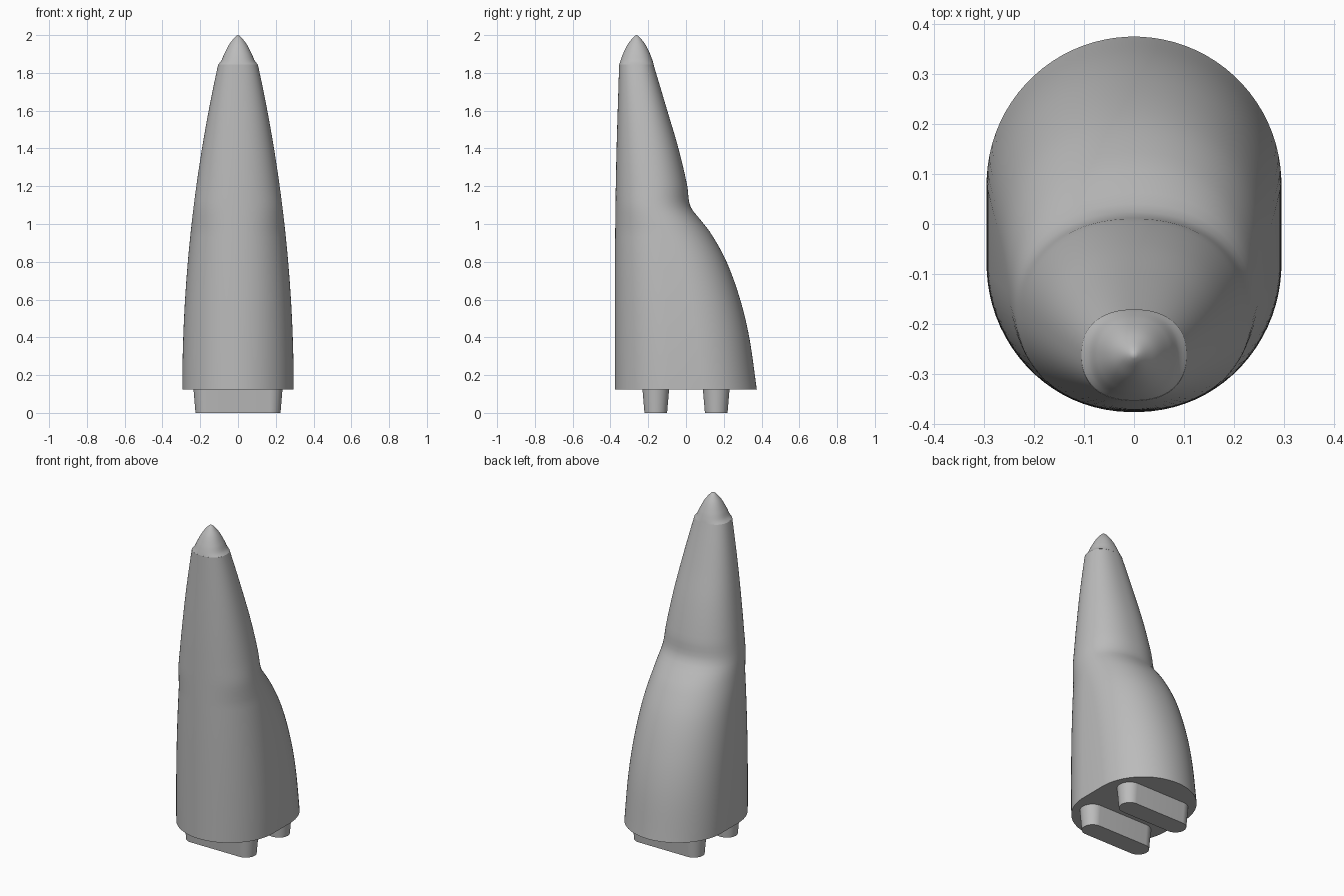
import bpy, bmesh, math

cube = bpy.data.objects.get("Cube")
if cube:
    bpy.data.objects.remove(cube, do_unlink=True)

grey = bpy.data.materials.new("plain grey")
grey.use_nodes = True
grey.diffuse_color = (0.5, 0.5, 0.5, 1)
grey.node_tree.nodes["Principled BSDF"].inputs["Base Color"].default_value = (0.5, 0.5, 0.5, 1)

SEGMENTS = 80


def curve_at(points, z):
    """Smooth interpolation of (z, value) pairs."""
    last = len(points) - 1
    i = max(k for k in range(last) if points[k][0] <= z or k == 0)

    def slope(k):
        a, b = points[max(k - 1, 0)], points[min(k + 1, last)]
        return (b[1] - a[1]) / (b[0] - a[0])

    (z0, v0), (z1, v1) = points[i], points[i + 1]
    h = z1 - z0
    t = (z - z0) / h
    return ((1 + 2 * t) * (1 - t) ** 2 * v0 + t * (1 - t) ** 2 * h * slope(i)
            + t * t * (3 - 2 * t) * v1 + t * t * (t - 1) * h * slope(i + 1))


def section(half_x, half_y, centre_y, z, power=2.0):
    """Rounded cross-section; becomes a stadium when longer than wide."""
    round_x, round_y = min(half_x, half_y), half_y
    flat_x = flat_y = 0.0
    if half_y > half_x:
        flat_y, round_y = half_y - half_x, half_x
    elif power == 2.0:
        flat_x = half_x - half_y
    else:
        round_x = half_x
    ring = []
    for k in range(SEGMENTS):
        a = 2 * math.pi * (k + 0.5) / SEGMENTS
        c, s = math.cos(a), math.sin(a)
        x = math.copysign(abs(c) ** (2 / power) * round_x + flat_x, c)
        y = math.copysign(abs(s) ** (2 / power) * round_y + flat_y, s)
        ring.append((x, centre_y + y, z))
    return ring


def loft(name, rings, tip=None):
    bm = bmesh.new()
    loops = [[bm.verts.new(p) for p in ring] for ring in rings]
    for low, high in zip(loops, loops[1:]):
        for k in range(SEGMENTS):
            n = (k + 1) % SEGMENTS
            bm.faces.new((low[k], low[n], high[n], high[k]))
    bm.faces.new(loops[0][::-1])
    if tip:
        point = bm.verts.new(tip)
        for k in range(SEGMENTS):
            bm.faces.new((loops[-1][k], loops[-1][(k + 1) % SEGMENTS], point))
    else:
        bm.faces.new(loops[-1])
    mesh = bpy.data.meshes.new(name)
    bm.to_mesh(mesh)
    bm.free()
    mesh.materials.append(grey)
    obj = bpy.data.objects.new(name, mesh)
    bpy.context.collection.objects.link(obj)
    bpy.ops.object.select_all(action="DESELECT")
    obj.select_set(True)
    bpy.context.view_layer.objects.active = obj
    bpy.ops.object.shade_smooth_by_angle(angle=math.radians(35))
    return obj


# Tapering body with a shoulder on the back
BASE, NECK = 0.125, 1.845
back = [(BASE, 0.375), (0.4, 0.335), (0.6, 0.287), (0.8, 0.215), (0.95, 0.132),
        (1.04, 0.062), (1.08, 0.03), (1.12, 0.016), (1.2, 0.007), (1.4, -0.04),
        (1.6, -0.099), (NECK, -0.172)]
front = [(BASE, -0.376), (0.8, -0.376), (1.3, -0.37), (NECK, -0.354)]
rings = []
STEPS = 64
for i in range(STEPS + 1):
    t = i / STEPS
    z = BASE + (NECK - BASE) * t
    b, f = curve_at(back, z), curve_at(front, z)
    width = 0.295 - 0.19 * t ** 2
    rings.append(section(width, (b - f) / 2, (b + f) / 2, z, 2.001 + 0.3 * t))
loft("body", rings)

# Pointed nose cap
NOSE_Y = -0.262
nose_x = [(NECK, 0.105), (1.862, 0.09), (1.9, 0.073), (1.95, 0.047), (1.985, 0.02), (1.996, 0.008)]
nose_y = [(NECK, 0.091), (1.862, 0.086), (1.9, 0.072), (1.95, 0.047), (1.985, 0.02), (1.996, 0.008)]
rings = []
for i in range(21):
    t = i / 20
    z = NECK + (1.996 - NECK) * t
    rings.append(section(curve_at(nose_x, z), curve_at(nose_y, z), NOSE_Y, z, 2.3 - 0.299 * t))
loft("nose_cap", rings, (0, NOSE_Y, 2.0))

# Two tapered bars under the body
for name, y in (("front_foot", -0.16), ("back_foot", 0.16)):
    loft(name, [section(0.225, 0.06, y, 0.0), section(0.236, 0.071, y, BASE + 0.005)])
